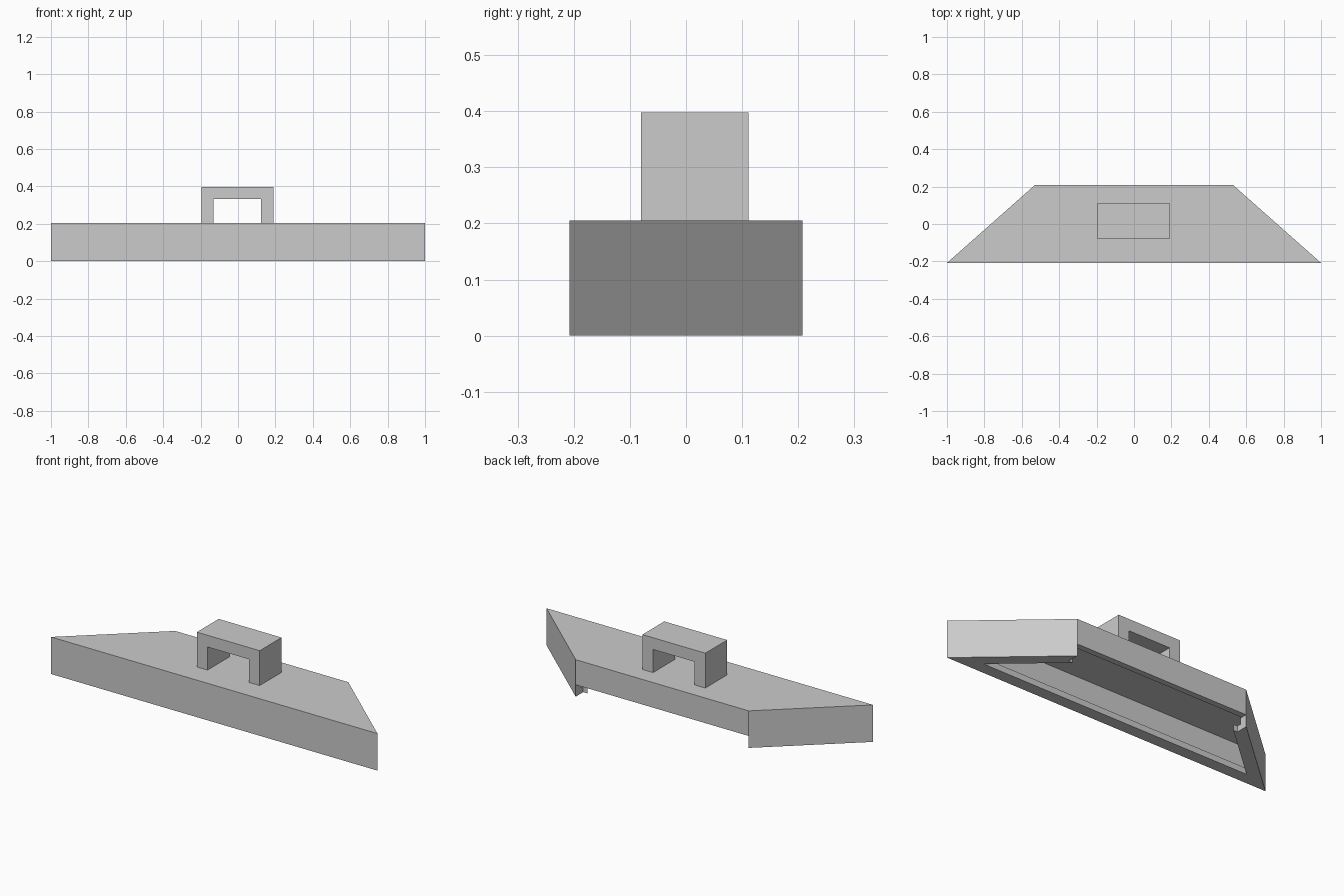
import bpy
import bmesh

cube = bpy.data.objects.get("Cube")
if cube:
    bpy.data.objects.remove(cube, do_unlink=True)

WALL = 0.033             # thickness of walls and roof
LIP = 2 * WALL           # width of the rim under the base
HEIGHT = 0.205           # height of the base
FRONT, BACK = -0.208, 0.208
LONG, SHORT = 1.0, 0.53  # half widths at front and back
BELOW = -0.1             # cutters start below the base

grey = bpy.data.materials.new("plain_grey")
grey.use_nodes = True
colour = (0.6, 0.6, 0.6, 1)
grey.diffuse_color = colour
grey.node_tree.nodes["Principled BSDF"].inputs["Base Color"].default_value = colour


def prism(name, outline, vec):
    """Extrude a flat outline along vec into a closed solid."""
    bm = bmesh.new()
    face = bm.faces.new([bm.verts.new(p) for p in outline])
    ext = bmesh.ops.extrude_face_region(bm, geom=[face])
    verts = [v for v in ext["geom"] if isinstance(v, bmesh.types.BMVert)]
    bmesh.ops.translate(bm, verts=verts, vec=vec)
    bmesh.ops.recalc_face_normals(bm, faces=bm.faces)
    mesh = bpy.data.meshes.new(name)
    bm.to_mesh(mesh)
    bm.free()
    mesh.materials.append(grey)
    obj = bpy.data.objects.new(name, mesh)
    bpy.context.collection.objects.link(obj)
    return obj


def trapezoid(front, back, long, short, z):
    return [(-long, front, z), (long, front, z), (short, back, z), (-short, back, z)]


def inset(t, z):
    """Base outline moved inwards by t on every side."""
    slope = (LONG - SHORT) / (BACK - FRONT)
    side = t * (1 + slope ** 2) ** 0.5
    return trapezoid(FRONT + t, BACK - t,
                     LONG - t * slope - side, SHORT + t * slope - side, z)


def cut(target, cutter):
    """Subtract the cutter, then remove it."""
    mod = target.modifiers.new("cut", "BOOLEAN")
    mod.operation = "DIFFERENCE"
    mod.solver = "EXACT"
    mod.object = cutter
    cutter.hide_render = True
    bpy.context.view_layer.objects.active = target
    bpy.ops.object.modifier_apply(modifier=mod.name)
    bpy.data.objects.remove(cutter, do_unlink=True)


# Trapezoid base block
base = prism("base", trapezoid(FRONT, BACK, LONG, SHORT, 0), (0, 0, HEIGHT))

# Wide inner cavity above the lip
cut(base, prism("cavity_cutter", inset(WALL, WALL), (0, 0, HEIGHT - 2 * WALL)))

# Narrower opening through the lip
cut(base, prism("opening_cutter", inset(LIP, BELOW), (0, 0, 2 * WALL - BELOW)))

# Open slot below the back wall
cut(base, prism("slot_cutter",
                trapezoid(BACK - LIP, BACK - BELOW, SHORT, SHORT, BELOW),
                (0, 0, LIP - BELOW)))

# Square arch handle on top
left, right, top = -0.196, 0.189, 0.398
handle_front, handle_back = -0.08, 0.111
leg = 0.065
arch = [(left, HEIGHT), (left, top), (right, top), (right, HEIGHT),
        (right - leg, HEIGHT), (right - leg, top - leg),
        (left + leg, top - leg), (left + leg, HEIGHT)]
prism("handle", [(x, handle_front, z) for x, z in arch],
      (0, handle_back - handle_front, 0))
